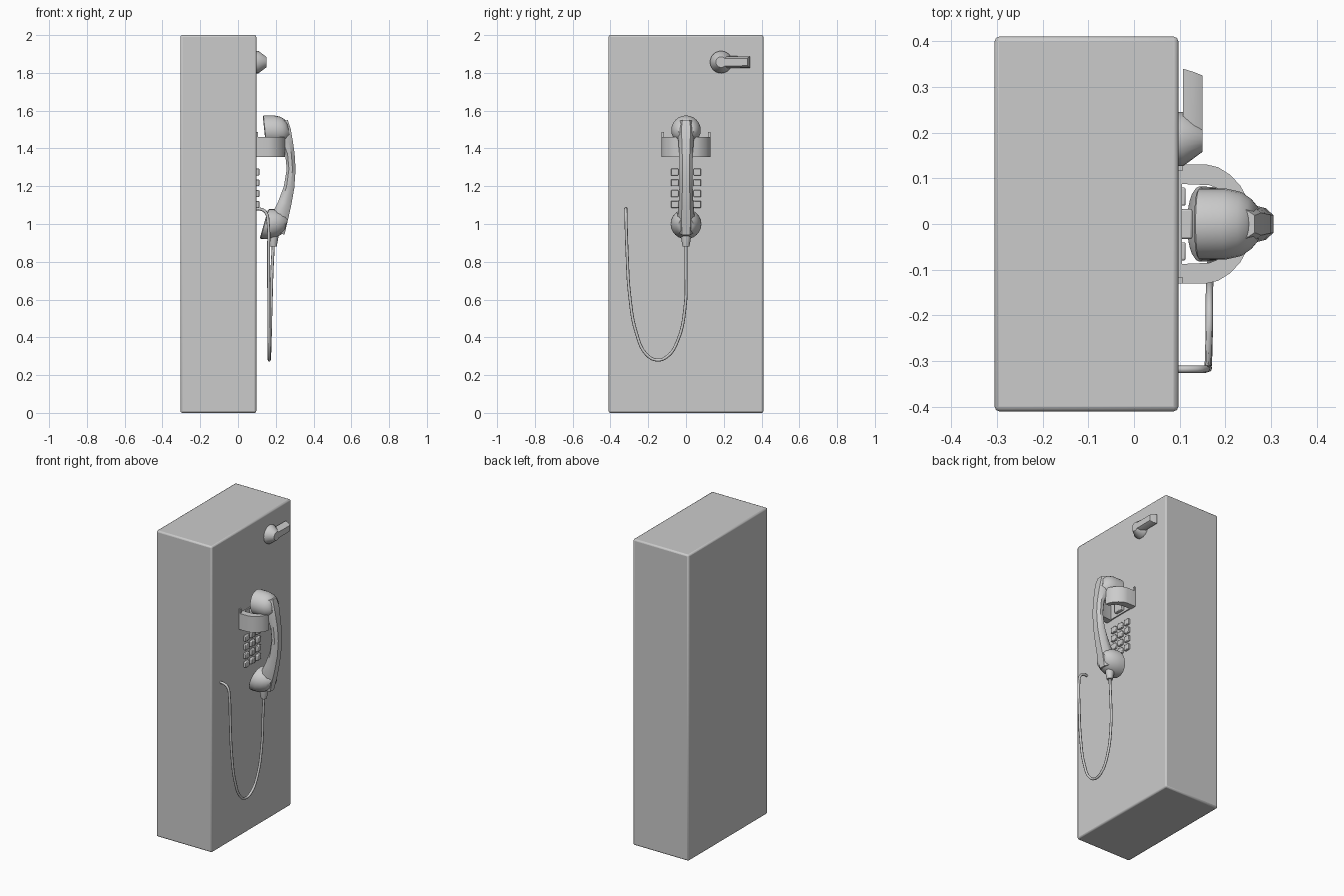
import bpy, bmesh, math
from mathutils import Vector

if "Cube" in bpy.data.objects:
    bpy.data.objects.remove(bpy.data.objects["Cube"])

WALL = 0.097  # front plane of the cabinet, where the parts are mounted


def finish(name, bm, bevel=0.0, segments=2, smooth=True):
    bmesh.ops.recalc_face_normals(bm, faces=bm.faces)
    me = bpy.data.meshes.new(name)
    bm.to_mesh(me)
    bm.free()
    ob = bpy.data.objects.new(name, me)
    bpy.context.collection.objects.link(ob)
    if bevel:
        m = ob.modifiers.new("Bevel", 'BEVEL')
        m.width, m.segments = bevel, segments
    if smooth:
        bpy.ops.object.select_all(action='DESELECT')
        ob.select_set(True)
        bpy.context.view_layer.objects.active = ob
        bpy.ops.object.shade_smooth_by_angle(angle=math.radians(40))
    return ob


def box(name, lo, hi, bevel=0.0, segments=2):
    bm = bmesh.new()
    bmesh.ops.create_cube(bm, size=1)
    for v in bm.verts:
        v.co = [l + (c + 0.5) * (h - l) for l, h, c in zip(lo, hi, v.co)]
    return finish(name, bm, bevel, segments)


def loft(name, rings):
    """Skin equal-length closed rings and cap both ends."""
    bm = bmesh.new()
    rows = [[bm.verts.new(p) for p in r] for r in rings]
    n = len(rows[0])
    for a, b in zip(rows, rows[1:]):
        for i in range(n):
            bm.faces.new((a[i], a[(i + 1) % n], b[(i + 1) % n], b[i]))
    bm.faces.new(rows[0])
    bm.faces.new(rows[-1])
    return finish(name, bm)


def tilted_ring(x, z, r, tilt, y=0.0, n=24):
    """Circle facing x, leaning by tilt degrees about y."""
    s, c = math.sin(math.radians(tilt)), math.cos(math.radians(tilt))
    pts = []
    for i in range(n):
        a = 2 * math.pi * i / n
        u = r * math.sin(a)
        pts.append((x + u * s, y + r * math.cos(a), z + u * c))
    return pts


# Cabinet
box("cabinet", (-0.305, -0.41, 0), (WALL, 0.41, 2), 0.01)

# Hook-shaped lever: round conical base and tapered finger
loft("lever_base", [tilted_ring(x, 1.857, r, 0, 0.186) for x, r in
                    ((WALL - 0.005, 0.059), (0.108, 0.059), (0.15, 0.028))])
loft("lever_finger", [[(x, 0.186, 1.857 - w), (x, 0.186, 1.857 + w),
                       (x, y, 1.857 + w * 0.95), (x, y, 1.857 - w * 0.95)]
                      for x, y, w in ((0.107, 0.34, 0.032), (0.13, 0.333, 0.03), (0.15, 0.325, 0.02))])

# Keypad
for row in range(4):
    for col in range(3):
        y, z = (col - 1) * 0.06, 1.275 - row * 0.057
        box(f"key_{row}_{col}", (WALL - 0.005, y - 0.02, z - 0.018),
            (0.113, y + 0.02, z + 0.018), 0.004)

# Cradle: back plate, tongue and a pair of curved arms
box("cradle_plate", (WALL - 0.005, -0.128, 1.358), (0.105, 0.128, 1.458))
box("cradle_tongue", (WALL - 0.005, -0.033, 1.37), (0.128, 0.033, 1.45), 0.005)
arm = [(WALL - 0.003, 0.13), (0.16, 0.13), (0.185, 0.124), (0.21, 0.108), (0.232, 0.085),
       (0.246, 0.06), (0.25, 0.036), (0.222, 0.036), (0.214, 0.055), (0.198, 0.072),
       (0.165, 0.085), (WALL - 0.003, 0.088)]
for side, s in (("left", -1), ("right", 1)):
    loft(f"cradle_arm_{side}", [[(x, s * y, z) for x, y in arm] for z in (1.355, 1.46)])
    ys = sorted((s * 0.116, s * 0.13))
    box(f"cradle_tab_{side}", (WALL - 0.005, ys[0], 1.45), (0.106, ys[1], 1.488))

# Handset: earpiece and mouthpiece cups
ear = [(0.139, 1.497, 0.071, -6), (0.143, 1.497, 0.078, -6), (0.2, 1.497, 0.078, -6),
       (0.235, 1.498, 0.07, -8), (0.255, 1.5, 0.056, -10), (0.268, 1.5, 0.04, -12)]
mouth = [(0.137, 1.0, 0.075, 16), (0.142, 1.0, 0.082, 16), (0.18, 0.999, 0.081, 12),
         (0.215, 0.998, 0.07, 12), (0.24, 0.996, 0.055, 14), (0.254, 0.996, 0.038, 16)]
loft("earpiece", [tilted_ring(*r) for r in ear])
loft("mouthpiece", [tilted_ring(*r) for r in mouth])

# Handset grip: chamfered section lofted along outer / inner points
grip = [((0.264, 1.55), (0.2, 1.54), 0.034), ((0.279, 1.505), (0.2, 1.47), 0.045),
        ((0.29, 1.44), (0.225, 1.425), 0.04), ((0.3, 1.37), (0.25, 1.37), 0.036),
        ((0.305, 1.29), (0.258, 1.29), 0.035), ((0.298, 1.19), (0.243, 1.2), 0.035),
        ((0.282, 1.1), (0.213, 1.12), 0.039), ((0.264, 1.02), (0.18, 1.05), 0.045),
        ((0.246, 0.943), (0.18, 0.965), 0.036)]
section = [(0, 0.6), (0.25, 1), (0.65, 1), (1, 0.55), (1, -0.55), (0.65, -1), (0.25, -1), (0, -0.6)]
rings = []
for outer, inner, w in grip:
    o, i = Vector((outer[0], 0, outer[1])), Vector((inner[0], 0, inner[1]))
    rings.append([i.lerp(o, t) + Vector((0, k * w, 0)) for t, k in section])
loft("handset_grip", rings)

# Cord ferrule under the mouthpiece
rings = []
for z, r in ((0.96, 0.028), (0.925, 0.026), (0.88, 0.018)):
    rings.append([(0.187 + r * math.cos(a), r * math.sin(a), z)
                  for a in (2 * math.pi * k / 16 for k in range(16))])
loft("cord_ferrule", rings)

# Hanging cord
path = [(0.187, 0, 0.89), (0.18, 0, 0.75), (0.175, -0.003, 0.58), (0.17, -0.045, 0.38),
        (0.167, -0.1, 0.298), (0.165, -0.155, 0.28), (0.165, -0.21, 0.31), (0.164, -0.262, 0.42),
        (0.163, -0.298, 0.62), (0.162, -0.312, 0.85), (0.16, -0.317, 1.0),
        (0.148, -0.318, 1.06), (0.125, -0.318, 1.077), (WALL - 0.005, -0.318, 1.08)]
cu = bpy.data.curves.new("cord", 'CURVE')
cu.dimensions = '3D'
cu.bevel_depth, cu.bevel_resolution, cu.resolution_u = 0.008, 2, 5
cu.use_fill_caps = True
sp = cu.splines.new('BEZIER')
sp.bezier_points.add(len(path) - 1)
for bp, p in zip(sp.bezier_points, path):
    bp.co = p
    bp.handle_left_type = bp.handle_right_type = 'AUTO'
bpy.context.collection.objects.link(bpy.data.objects.new("cord", cu))
